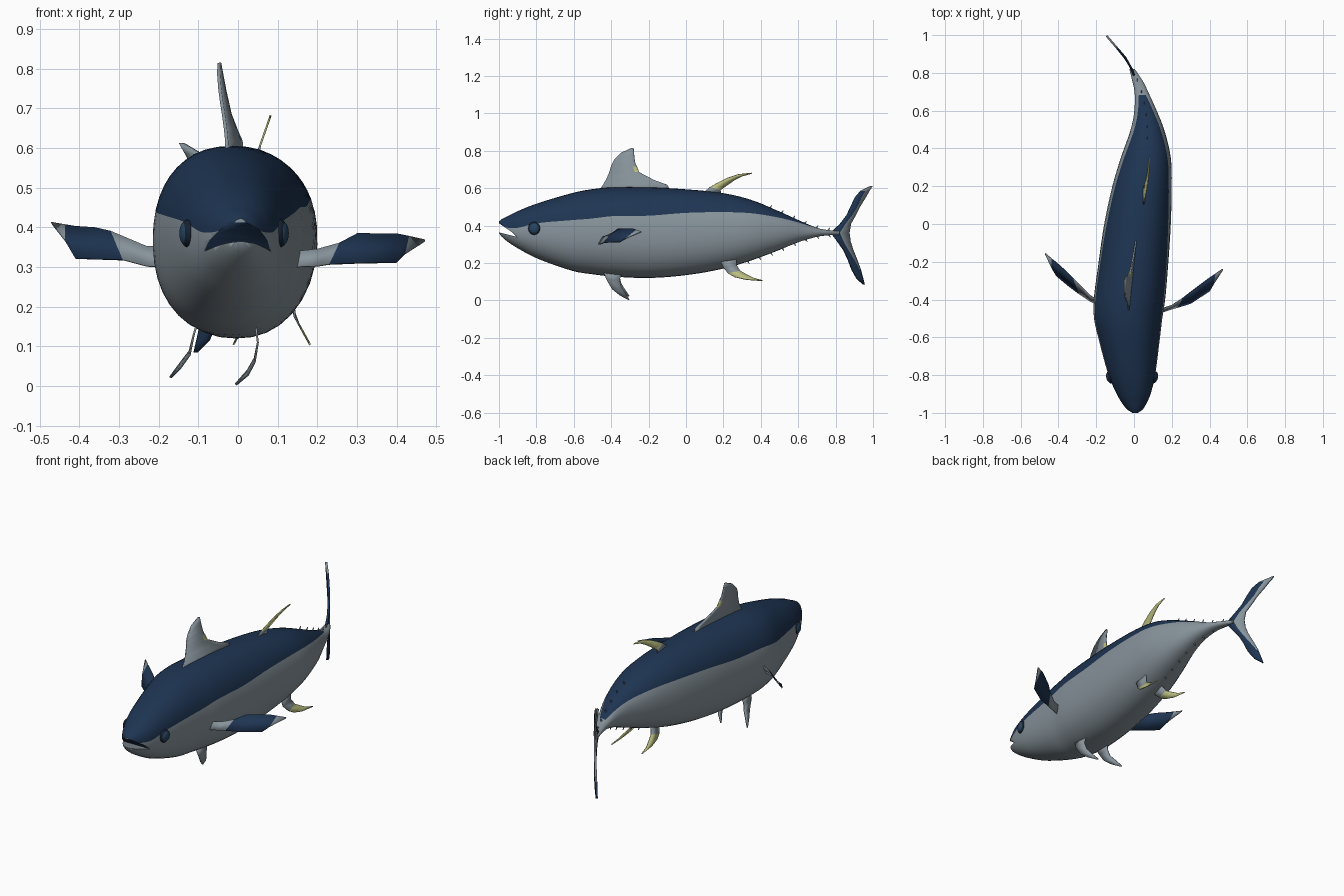
import bpy, bmesh, math
from mathutils import Vector, Matrix

if "Cube" in bpy.data.objects:
    bpy.data.objects.remove(bpy.data.objects["Cube"])


def material(name, rgb):
    m = bpy.data.materials.new(name)
    m.diffuse_color = (*rgb, 1)
    m.use_nodes = True
    m.node_tree.nodes["Principled BSDF"].inputs["Base Color"].default_value = m.diffuse_color
    return m


GREY = material("silver_grey", (0.245, 0.295, 0.33))
BLUE = material("deep_blue", (0.013, 0.035, 0.085))
YELLOW = material("pale_yellow", (0.50, 0.52, 0.22))
DARK = material("dark_navy", (0.008, 0.015, 0.03))
EYE = material("eye_blue", (0.02, 0.06, 0.12))
PALETTE = [GREY, BLUE, YELLOW, DARK, EYE]
G, B, Y, D, E = range(5)


def activate(ob):
    bpy.ops.object.select_all(action='DESELECT')
    ob.select_set(True)
    bpy.context.view_layer.objects.active = ob


def finish(name, bm, angle=40):
    bmesh.ops.recalc_face_normals(bm, faces=bm.faces)
    me = bpy.data.meshes.new(name)
    bm.to_mesh(me)
    bm.free()
    for m in PALETTE:
        me.materials.append(m)
    ob = bpy.data.objects.new(name, me)
    bpy.context.collection.objects.link(ob)
    activate(ob)
    bpy.ops.object.shade_smooth_by_angle(angle=math.radians(angle))
    return ob


# Body stations: y, bottom z, top z, left x, right x, colour line z
ST = [
    (-1.00, 0.360, 0.422, -0.012, 0.024, 0.400),
    (-0.985, 0.340, 0.434, -0.034, 0.045, 0.396),
    (-0.95, 0.311, 0.452, -0.062, 0.066, 0.388),
    (-0.90, 0.279, 0.477, -0.092, 0.088, 0.388),
    (-0.80, 0.226, 0.517, -0.135, 0.112, 0.412),
    (-0.60, 0.156, 0.576, -0.190, 0.138, 0.430),
    (-0.50, 0.140, 0.595, -0.212, 0.150, 0.438),
    (-0.40, 0.128, 0.604, -0.213, 0.165, 0.450),
    (-0.20, 0.120, 0.604, -0.187, 0.182, 0.453),
    (0.00, 0.135, 0.594, -0.158, 0.195, 0.468),
    (0.20, 0.170, 0.573, -0.115, 0.200, 0.472),
    (0.35, 0.214, 0.537, -0.070, 0.195, 0.466),
    (0.50, 0.270, 0.475, -0.018, 0.160, 0.442),
    (0.60, 0.311, 0.430, 0.002, 0.120, 0.417),
    (0.70, 0.340, 0.388, 0.003, 0.075, 0.387),
    (0.76, 0.348, 0.376, -0.010, 0.045, 0.376),
    (0.82, 0.350, 0.370, -0.024, 0.004, 0.370),
]


def station(y):
    """Smooth interpolation through the stations."""
    i = max(k for k in range(len(ST) - 1) if ST[k][0] <= y or k == 0)

    def slope(k, c):
        a, b = ST[max(k - 1, 0)], ST[min(k + 1, len(ST) - 1)]
        return (b[c] - a[c]) / (b[0] - a[0])
    p, q = ST[i], ST[i + 1]
    h = q[0] - p[0]
    t = (y - p[0]) / h
    return [p[c] * (1 + 2 * t) * (1 - t) ** 2 + q[c] * t * t * (3 - 2 * t)
            + h * (slope(i, c) * t * (1 - t) ** 2 - slope(i + 1, c) * t * t * (1 - t))
            for c in range(1, 6)]


def mid_x(y):
    s = station(y)
    return (s[2] + s[3]) / 2


def power(v, e):
    return math.copysign(abs(v) ** e, v)


# Body: lofted, slightly squared ovals whose rows follow the colour line
UP, LOW = 18, 22
ys = [-1 + 0.015 * k for k in range(8)] + [-0.88 + 0.034 * k for k in range(51)]
bm = bmesh.new()
rings = []
for y in ys:
    zb, zt, xl, xr, line = station(y)
    cx, rx, cz, rz = (xl + xr) / 2, (xr - xl) / 2, (zb + zt) / 2, (zt - zb) / 2
    s0 = max(-0.9, min(0.99, (line - cz) / rz))
    a0 = math.asin(power(s0, 1 / 0.9))
    angs = [a0 + (math.pi - 2 * a0) * k / UP for k in range(UP)]
    angs += [math.pi - a0 + (math.pi + 2 * a0) * k / LOW for k in range(LOW)]
    rings.append([bm.verts.new((cx + rx * power(math.cos(a), 0.9), y,
                                cz + rz * power(math.sin(a), 0.9))) for a in angs])
n = UP + LOW
for r, s in zip(rings, rings[1:]):
    for k in range(n):
        f = bm.faces.new((r[k], r[(k + 1) % n], s[(k + 1) % n], s[k]))
        f.material_index = B if k < UP and r[0].co.y < 0.66 else G
bm.faces.new(rings[0])
bm.faces.new(rings[-1])
body = finish("body", bm)

# Mouth: wedge cut out of the snout
bm = bmesh.new()
prof = [(-1.1, 0.375), (-1.0, 0.364), (-0.905, 0.340), (-0.935, 0.368), (-1.0, 0.412), (-1.1, 0.45)]
loops = [[bm.verts.new((x, y, z)) for y, z in prof] for x in (-0.3, 0.3)]
bm.faces.new(loops[0])
bm.faces.new(loops[1])
for k in range(6):
    bm.faces.new((loops[0][k], loops[0][(k + 1) % 6], loops[1][(k + 1) % 6], loops[1][k]))
cutter = finish("mouth_cutter", bm)
cutter.hide_render = True
mod = body.modifiers.new("mouth", 'BOOLEAN')
mod.object, mod.operation, mod.solver = cutter, 'DIFFERENCE', 'EXACT'
activate(body)
bpy.ops.object.modifier_apply(modifier="mouth")
bpy.data.objects.remove(cutter)
for f in body.data.polygons:
    # roof of the mouth
    y, z = f.center.y, f.center.z
    if y < -0.9 and z > 0.338 + 0.28 * (-0.9 - y) and f.normal.z < -0.5:
        f.material_index = B


def fin(name, rows, colour, thick=0.005):
    """Sheet through rows of points; colour(row, column) picks the material."""
    bm = bmesh.new()
    vs = [[bm.verts.new(p) for p in row] for row in rows]
    for i in range(len(vs) - 1):
        for j in range(len(vs[0]) - 1):
            f = bm.faces.new((vs[i][j], vs[i][j + 1], vs[i + 1][j + 1], vs[i + 1][j]))
            f.material_index = colour(i, j)
    ob = finish(name, bm)
    m = ob.modifiers.new("thickness", 'SOLIDIFY')
    m.thickness, m.offset = thick, 0
    return ob


def upright(pairs, xfun):
    return [[(xfun(y, z), y, z) for y, z in row] for row in pairs]


# First dorsal fin, leaning a little to the left, with a small yellow fleck
chords = [[(-0.47, 0.58), (-0.08, 0.58)], [(-0.445, 0.615), (-0.10, 0.618)],
          [(-0.425, 0.65), (-0.17, 0.643)], [(-0.41, 0.685), (-0.25, 0.685)],
          [(-0.40, 0.72), (-0.262, 0.715)], [(-0.385, 0.75), (-0.273, 0.74)],
          [(-0.345, 0.79), (-0.278, 0.785)], [(-0.29, 0.815), (-0.28, 0.814)]]
chords = [[a, (b[0] + 0.15 * (a[0] - b[0]), b[1] + 0.15 * (a[1] - b[1])), b] for a, b in chords]
fin("front_dorsal_fin", upright(chords, lambda y, z: mid_x(y) - 0.18 * max(z - 0.62, 0)),
    lambda i, j: Y if (i, j) == (3, 1) else G, 0.008)

# Second dorsal fin
fin("rear_dorsal_fin", upright([
    [(0.09, 0.575), (0.19, 0.55)], [(0.13, 0.607), (0.185, 0.59)],
    [(0.175, 0.632), (0.215, 0.612)], [(0.22, 0.654), (0.26, 0.643)],
    [(0.28, 0.674), (0.30, 0.664)], [(0.35, 0.682), (0.352, 0.678)]],
    lambda y, z: 0.05 + 0.35 * max(z - 0.59, 0)), lambda i, j: G if i < 1 else Y)

# Pair of rear belly fins
for side, tag in ((1, "right"), (-1, "left")):
    fin("rear_belly_fin_" + tag, upright([
        [(0.18, 0.225), (0.27, 0.24)], [(0.20, 0.175), (0.27, 0.19)],
        [(0.225, 0.145), (0.29, 0.158)], [(0.26, 0.125), (0.325, 0.138)],
        [(0.32, 0.111), (0.36, 0.12)], [(0.408, 0.104), (0.41, 0.107)]],
        lambda y, z: 0.085 + side * (0.055 + 0.55 * max(0.18 - z, 0))),
        lambda i, j: G if i < 2 else Y)

# Pelvic fins, both swept to the left
for tag, xs in (("left", (-0.10, -0.112, -0.122, -0.145, -0.170)),
                ("right", (0.045, 0.05, 0.042, 0.025, -0.005))):
    chords = [[(-0.44, 0.15), (-0.34, 0.15)], [(-0.425, 0.11), (-0.355, 0.11)],
              [(-0.395, 0.06), (-0.345, 0.07)], [(-0.355, 0.028), (-0.325, 0.04)],
              [(-0.308, 0.003), (-0.303, 0.006)]]
    lift = 0.018 if tag == "left" else 0
    fin("pelvic_fin_" + tag, [[(x, y, z + lift) for y, z in row] for x, row in zip(xs, chords)],
        lambda i, j: G)

# Pectoral fins: (lower edge, upper edge) pairs with a blue band
fin("pectoral_fin_right", [
    [(0.14, -0.47, 0.300), (0.14, -0.45, 0.338)], [(0.20, -0.45, 0.302), (0.20, -0.43, 0.345)],
    [(0.23, -0.442, 0.307), (0.255, -0.395, 0.360)], [(0.30, -0.42, 0.310), (0.30, -0.36, 0.384)],
    [(0.40, -0.355, 0.312), (0.40, -0.285, 0.383)], [(0.42, -0.32, 0.332), (0.43, -0.265, 0.377)],
    [(0.47, -0.243, 0.364), (0.47, -0.238, 0.368)]], lambda i, j: B if 2 <= i <= 4 else G)
fin("pectoral_fin_left", [
    [(-0.18, -0.43, 0.300), (-0.18, -0.41, 0.350)], [(-0.23, -0.41, 0.302), (-0.23, -0.38, 0.352)],
    [(-0.29, -0.370, 0.318), (-0.32, -0.29, 0.390)], [(-0.35, -0.325, 0.320), (-0.36, -0.25, 0.399)],
    [(-0.41, -0.275, 0.322), (-0.41, -0.205, 0.402)], [(-0.435, -0.235, 0.365), (-0.435, -0.185, 0.406)],
    [(-0.47, -0.16, 0.409), (-0.47, -0.155, 0.412)]], lambda i, j: B if 2 <= i <= 4 else G)

# Tail fin: leading edge, colour line, trailing edge, from top to bottom tip
TAIL = [(0.99, 0.993, 0.996, 0.613), (0.935, 0.955, 0.978, 0.585), (0.905, 0.935, 0.958, 0.55),
        (0.882, 0.913, 0.927, 0.50), (0.86, 0.885, 0.905, 0.455), (0.825, 0.85, 0.88, 0.41),
        (0.775, 0.82, 0.872, 0.362), (0.81, 0.84, 0.878, 0.315), (0.842, 0.865, 0.892, 0.27),
        (0.866, 0.895, 0.912, 0.22), (0.887, 0.925, 0.932, 0.165), (0.915, 0.935, 0.945, 0.115),
        (0.949, 0.951, 0.953, 0.085)]
fin("tail_fin", [[(0.005 - 0.56 * max(y - 0.79, 0) - 0.3 * max(y - 0.88, 0), y, z)
                  for y in row[:3]] for row in TAIL for z in row[3:]],
    lambda i, j: G if i == 0 or (j == 1 and i < 10) else B, 0.011)

# Finlets along the tail stalk
bm = bmesh.new()
spots = [(0.45 + 0.062 * k, 1) for k in range(6)] + [(0.33 + 0.062 * k, -1) for k in range(8)]
for y, up in spots:
    s = station(y)
    z = s[1] if up > 0 else s[0]
    tri = [Vector((mid_x(y), y - 0.010, z - up * 0.004)), Vector((mid_x(y), y + 0.004, z - up * 0.008)),
           Vector((mid_x(y), y + 0.010, z + up * 0.014))]
    a = [bm.verts.new(p + Vector((0.002, 0, 0))) for p in tri]
    b = [bm.verts.new(p - Vector((0.002, 0, 0))) for p in tri]
    bm.faces.new(a)
    bm.faces.new(b)
    for k in range(3):
        bm.faces.new((a[k], a[(k + 1) % 3], b[(k + 1) % 3], b[k]))
finish("finlets", bm)

# Eyes: dark rim around a blue ball
for tag, x, side in (("left", -0.128, -1), ("right", 0.108, 1)):
    bm = bmesh.new()
    for dx, rad, col in ((0, 0.033, D), (0.005, 0.028, E)):
        mat = Matrix.Translation((x + side * dx, -0.812, 0.385)) @ Matrix.Rotation(-side * 0.25, 4, 'Z')
        res = bmesh.ops.create_uvsphere(bm, u_segments=20, v_segments=12, radius=rad,
                                        matrix=mat @ Matrix.Diagonal((0.5, 1, 1.05, 1)))
        for f in {f for v in res['verts'] for f in v.link_faces}:
            f.material_index = col
    finish("eye_" + tag, bm)
